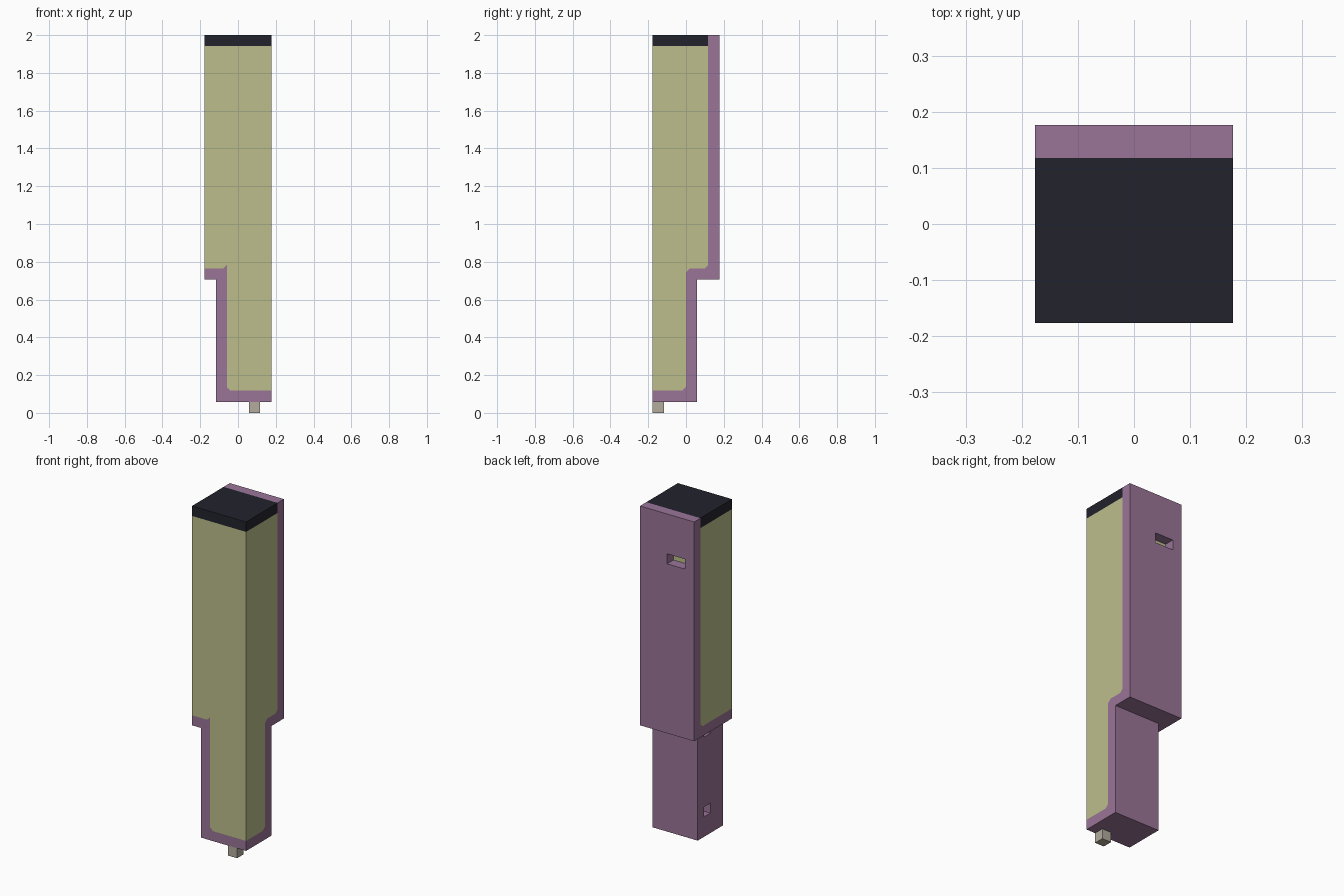
import bpy, bmesh
from mathutils import Matrix

if "Cube" in bpy.data.objects:
    bpy.data.objects.remove(bpy.data.objects["Cube"], do_unlink=True)

UNIT = 1 / 17      # everything is laid out on a whole-number grid, then scaled
C = 0.33           # small chamfer on the inlay corners


def material(name, rgb):
    lin = [((v / 255 + 0.055) / 1.055) ** 2.4 for v in rgb] + [1]
    m = bpy.data.materials.new(name)
    m.use_nodes = True
    m.diffuse_color = lin
    m.node_tree.nodes["Principled BSDF"].inputs["Base Color"].default_value = lin
    return m


def prism(name, points, axis, lo, hi):
    """Extrude a 2D profile (horizontal, z) along x or y."""
    bm = bmesh.new()
    place = (lambda h, z: (lo, h, z)) if axis == "x" else (lambda h, z: (h, lo, z))
    face = bm.faces.new([bm.verts.new(place(h, z)) for h, z in points])
    new = bmesh.ops.extrude_face_region(bm, geom=[face])["geom"]
    step = (hi - lo, 0, 0) if axis == "x" else (0, hi - lo, 0)
    bmesh.ops.translate(bm, vec=step, verts=[v for v in new if isinstance(v, bmesh.types.BMVert)])
    bmesh.ops.recalc_face_normals(bm, faces=bm.faces)
    mesh = bpy.data.meshes.new(name)
    bm.to_mesh(mesh)
    bm.free()
    ob = bpy.data.objects.new(name, mesh)
    bpy.context.collection.objects.link(ob)
    return ob


def box(name, x, y, z):
    return prism(name, [(x[0], z[0]), (x[1], z[0]), (x[1], z[1]), (x[0], z[1])], "y", *y)


def boolean(ob, cutter, operation, keep=False):
    mod = ob.modifiers.new("Boolean", "BOOLEAN")
    mod.operation, mod.solver, mod.object = operation, "EXACT", cutter
    bpy.context.view_layer.objects.active = ob
    bpy.ops.object.modifier_apply(modifier=mod.name)
    if not keep:
        bpy.data.objects.remove(cutter, do_unlink=True)


def finish(ob, mat):
    ob.data.transform(Matrix.Scale(UNIT, 4))
    ob.data.materials.clear()
    ob.data.materials.append(mat)


purple = material("dusty purple", (154, 117, 152))
yellow = material("pale olive", (188, 190, 139))
black = material("near black", (34, 34, 45))
stone = material("warm grey", (178, 172, 156))

# Pocket: stepped front profile crossed with stepped side profile
pocket = prism("pocket_cutter", [(-1, 2 + C), (-1 + C, 2), (5, 2), (5, 40), (-5, 40), (-5, 13),
                                 (-1 - C, 13), (-1, 13 + C)], "y", -6, 6)
side = prism("side_cutter", [(-5, 2), (-C, 2), (0, 2 + C), (0, 13 - C), (C, 13),
                             (2 - C, 13), (2, 13 + C), (2, 40), (-5, 40)], "x", -6, 6)
boolean(pocket, side, "INTERSECT")

# Outer shell: wide upper block on a narrower lower block, hollowed by the pocket
shell = prism("outer_shell", [(-2, 1), (3, 1), (3, 34), (-3, 34), (-3, 12), (-2, 12)], "y", -3, 3)
step = prism("step_cutter", [(-5, 0), (1, 0), (1, 12), (5, 12), (5, 40), (-5, 40)], "x", -6, 6)
boolean(shell, step, "INTERSECT")
boolean(shell, pocket, "DIFFERENCE", keep=True)

# Openings through the shell: one high on the back, two on the lower side wall
openings = [((-2, 0), (1.5, 4), (29, 30)),
            ((-4, -0.5), (-1, 0), (3, 4)),
            ((-4, -0.5), (-1, 0), (11, 12))]
for x, y, z in openings:
    boolean(shell, box("opening_cutter", x, y, z), "DIFFERENCE")
finish(shell, purple)

# Inner core filling the pocket
core = box("inner_core", (-3, 3), (-3, 2), (2, 33))
boolean(core, pocket, "INTERSECT")
finish(core, yellow)

# Dark top cap and the small peg underneath
finish(box("top_cap", (-3, 3), (-3, 2), (33, 34)), black)
finish(box("bottom_peg", (1, 2), (-3, -2), (0, 1)), stone)
